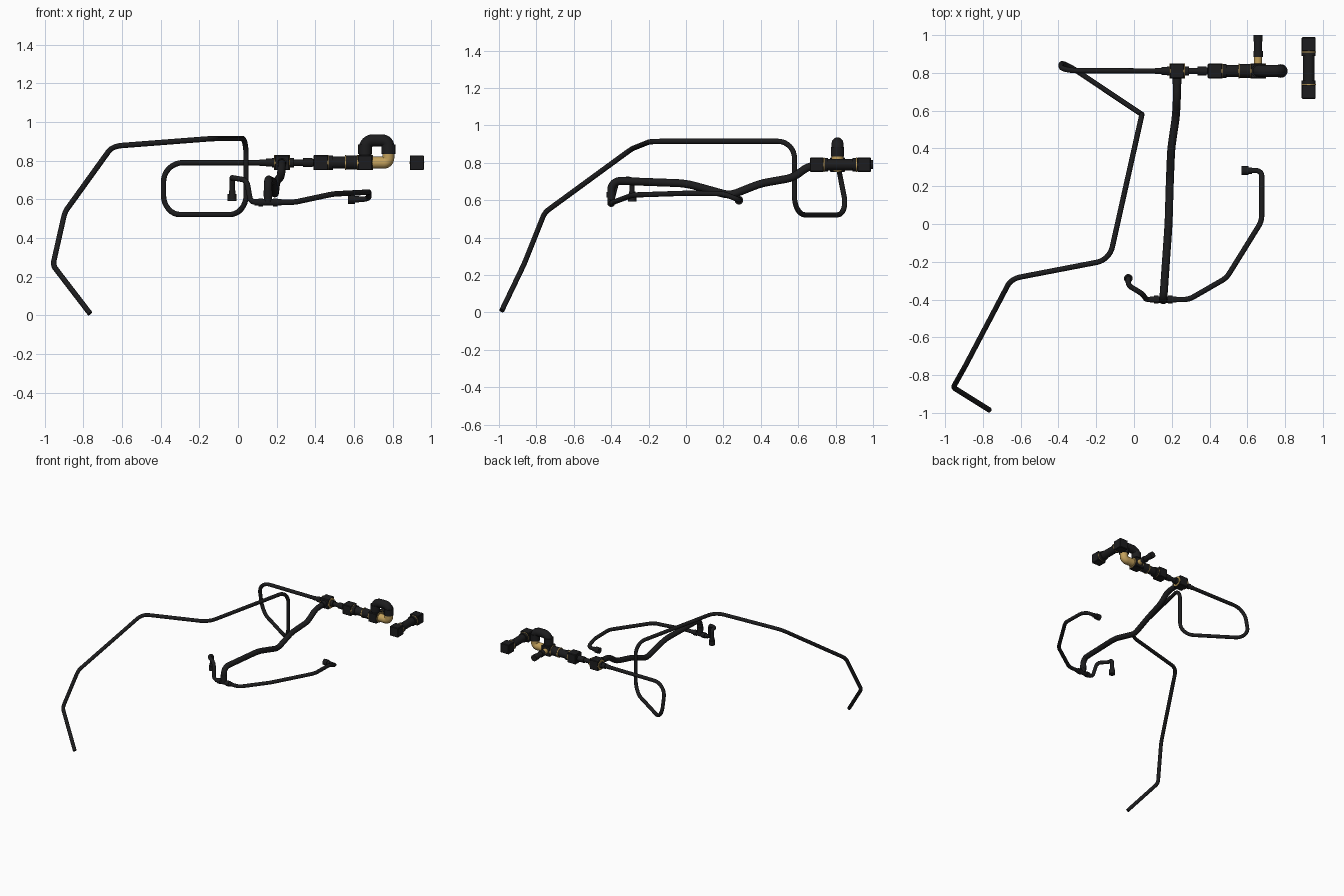
import bpy, bmesh, math
from mathutils import Vector, Matrix

if "Cube" in bpy.data.objects:
    bpy.data.objects.remove(bpy.data.objects["Cube"])

def material(name, color):
    m = bpy.data.materials.new(name)
    m.diffuse_color = (*color, 1)
    m.use_nodes = True
    m.node_tree.nodes["Principled BSDF"].inputs["Base Color"].default_value = m.diffuse_color
    return m

BLACK = material("black_rubber", (0.012, 0.012, 0.013))
BRASS = material("brass", (0.55, 0.36, 0.11))

def fillet(pts, radii):
    """Replace each inner corner of a path by a short arc-like curve."""
    pts = [Vector(p) for p in pts]
    out = [pts[0]]
    for i in range(1, len(pts) - 1):
        p, r = pts[i], radii[i - 1]
        a, b = pts[i - 1] - p, pts[i + 1] - p
        r = min(r, a.length * 0.48, b.length * 0.48)
        s, e = p + a.normalized() * r, p + b.normalized() * r
        w = math.cos((math.pi - a.angle(b)) / 2)
        for k in range(9):
            t = k / 8
            c = [(1 - t) ** 2, 2 * w * t * (1 - t), t * t]
            out.append((s * c[0] + p * c[1] + e * c[2]) / sum(c))
    return out + [pts[-1]]

def pipe(name, pts, radius, bend=0.05, mat=BLACK):
    radii = bend if isinstance(bend, list) else [bend] * (len(pts) - 2)
    path = fillet(pts, radii)
    cu = bpy.data.curves.new(name, 'CURVE')
    cu.dimensions = '3D'
    cu.bevel_depth = radius
    cu.bevel_resolution = 4
    cu.use_fill_caps = True
    sp = cu.splines.new('POLY')
    sp.points.add(len(path) - 1)
    for q, p in zip(sp.points, path):
        q.co = (*p, 1)
    cu.materials.append(mat)
    ob = bpy.data.objects.new(name, cu)
    bpy.context.collection.objects.link(ob)
    finish(ob, convert=True)
    return ob

def finish(ob, convert=False):
    bpy.ops.object.select_all(action='DESELECT')
    ob.select_set(True)
    bpy.context.view_layer.objects.active = ob
    if convert:
        bpy.ops.object.convert(target='MESH')
    bpy.ops.object.shade_smooth_by_angle(angle=math.radians(35))

def turned(name, origin, axis, profile, mat=BLACK, sides=24):
    """Solid of revolution; profile is (distance along axis, radius)."""
    bm = bmesh.new()
    rings = [[bm.verts.new((r * math.cos(2 * math.pi * k / sides),
                            r * math.sin(2 * math.pi * k / sides), d))
              for k in range(sides)] for d, r in profile]
    for a, b in zip(rings, rings[1:]):
        for k in range(sides):
            n = (k + 1) % sides
            bm.faces.new((a[k], a[n], b[n], b[k]))
    bm.faces.new(rings[0][::-1])
    bm.faces.new(rings[-1])
    rot = Vector(axis).to_track_quat('Z', 'Y').to_matrix().to_4x4()
    bm.transform(Matrix.Translation(origin) @ rot)
    bmesh.ops.recalc_face_normals(bm, faces=bm.faces)
    me = bpy.data.meshes.new(name)
    bm.to_mesh(me)
    bm.free()
    me.materials.append(mat)
    ob = bpy.data.objects.new(name, me)
    bpy.context.collection.objects.link(ob)
    finish(ob)

def block(name, center, size):
    bm = bmesh.new()
    bmesh.ops.create_cube(bm, size=1)
    bm.transform(Matrix.Translation(center) @ Matrix.Diagonal((*size, 1)))
    bmesh.ops.bevel(bm, geom=bm.edges[:], offset=0.004, segments=1, affect='EDGES')
    me = bpy.data.meshes.new(name)
    bm.to_mesh(me)
    bm.free()
    me.materials.append(BLACK)
    bpy.context.collection.objects.link(bpy.data.objects.new(name, me))

X, Y, Z = (1, 0, 0), (0, 1, 0), (0, 0, 1)
AY, AZ = 0.81, 0.79          # axis of the fitting row

# Long thin line
pipe("long_line", [(-0.765, -0.985, 0.01), (-0.957, -0.865, 0.26), (-0.895, -0.755, 0.535),
     (-0.65, -0.29, 0.875), (-0.13, -0.19, 0.915), (0.042, 0.58, 0.915),
     (0.042, 0.58, 0.52), (-0.385, 0.865, 0.52), (-0.385, 0.81, 0.79), (0.15, AY, AZ)],
     0.014, [0.025, 0.03, 0.05, 0.07, 0.08, 0.1, 0.1, 0.1, 0.0])
bpy.data.objects.remove(bpy.data.objects["long_line"])
pipe("long_line", [(-0.765, -0.985, 0.01), (-0.957, -0.865, 0.26), (-0.895, -0.755, 0.535),
     (-0.65, -0.29, 0.875), (-0.13, -0.19, 0.915), (0.042, 0.58, 0.915),
     (0.042, 0.58, 0.522), (-0.385, 0.865, 0.522), (-0.385, 0.812, 0.79), (0.15, AY, AZ)],
     0.014, [0.025, 0.03, 0.05, 0.07, 0.09, 0.1, 0.1, 0.1])

# Thick centre hose
pipe("main_hose", [(0.227, 0.79, AZ), (0.227, 0.66, 0.785), (0.222, 0.57, 0.72), (0.197, 0.40, 0.69),
     (0.19, 0.235, 0.625), (0.183, 0.0, 0.69), (0.155, -0.40, 0.705), (0.155, -0.40, 0.585)],
     0.021, [0.04, 0.04, 0.04, 0.04, 0.05, 0.05])
turned("main_hose_collar", (0.155, -0.40, 0.585), Z, [(0, 0.02), (0.03, 0.02), (0.03, 0.024), (0.06, 0.024)])

# Lower tee and its two branches
turned("lower_tee", (0.085, -0.40, 0.585), X,
       [(0, 0.016), (0.02, 0.016), (0.02, 0.021), (0.045, 0.021), (0.045, 0.017), (0.095, 0.017),
        (0.095, 0.021), (0.12, 0.021), (0.12, 0.016), (0.14, 0.016)])
pipe("right_hose", [(0.2, -0.40, 0.585), (0.29, -0.40, 0.585), (0.49, -0.285, 0.628),
     (0.676, 0.015, 0.638), (0.676, 0.20, 0.635), (0.676, 0.283, 0.602), (0.60, 0.283, 0.600)], 0.014, 0.03)
turned("right_hose_end", (0.57, 0.283, 0.600), X, [(0, 0.023), (0.035, 0.023), (0.035, 0.017), (0.055, 0.017)])
pipe("left_hose", [(0.11, -0.40, 0.585), (0.065, -0.40, 0.588), (0.045, -0.37, 0.70),
     (-0.03, -0.325, 0.712), (-0.03, -0.288, 0.712), (-0.03, -0.288, 0.61)], 0.014, 0.03)
turned("left_hose_end", (-0.03, -0.288, 0.592), Z, [(0, 0.023), (0.035, 0.023), (0.035, 0.017), (0.055, 0.017)])

# Row of fittings: blocks, nuts, barrel
for name, x in (("tee_block", 0.228), ("valve_block", 0.428), ("elbow_block", 0.657)):
    block(name, (x, AY, AZ), (0.076, 0.078, 0.078))
turned("left_nut", (0.11, AY, AZ), X, [(0, 0.016), (0.035, 0.016), (0.035, 0.021), (0.065, 0.021), (0.065, 0.025), (0.085, 0.025)])
turned("link", (0.265, AY, AZ), X, [(0, 0.025), (0.025, 0.025), (0.025, 0.017), (0.07, 0.017),
       (0.07, 0.023), (0.12, 0.023), (0.12, 0.019), (0.13, 0.019)])
turned("barrel", (0.466, AY, AZ), X, [(0, 0.038), (0.025, 0.038), (0.025, 0.031), (0.09, 0.031),
       (0.09, 0.036), (0.155, 0.036)])
turned("front_nut", (0.228, AY - 0.07, AZ), Y, [(0, 0.024), (0.04, 0.024)])
for i, x in enumerate((0.19, 0.266, 0.466, 0.556, 0.619, 0.695)):
    turned(f"brass_ring_{i}", (x - 0.003, AY, AZ), X, [(0, 0.0385), (0.006, 0.0385)], BRASS)

# Brass elbow and the dark return bend above it
pipe("brass_elbow", [(0.69, AY, AZ), (0.777, AY, AZ), (0.777, AY, 0.84)], 0.031, 0.035, BRASS)
pipe("return_bend", [(0.657, AY, 0.82), (0.657, AY, 0.905), (0.777, AY, 0.905), (0.777, AY, 0.835)], 0.032, 0.045)
for i, x in enumerate((0.657, 0.777)):
    turned(f"bend_collar_{i}", (x, AY, 0.835), Z, [(0, 0.036), (0.05, 0.036)])

# Rear spigot
turned("spigot_brass", (0.657, AY + 0.03, AZ), Y, [(0, 0.021), (0.05, 0.021)], BRASS)
turned("spigot", (0.657, AY + 0.075, AZ), Y, [(0, 0.025), (0.03, 0.025), (0.03, 0.021), (0.08, 0.021),
       (0.08, 0.024), (0.115, 0.024)])

# Separate cylinder at the right
turned("side_barrel", (0.925, 0.73, AZ), Y, [(0, 0.037), (0.03, 0.037), (0.03, 0.030), (0.16, 0.030),
       (0.16, 0.037), (0.19, 0.037)])
for i, y in enumerate((0.699, 0.952)):
    block(f"side_block_{i}", (0.925, y, AZ), (0.074, 0.074, 0.076))
for i, y in enumerate((0.735, 0.909)):
    turned(f"side_ring_{i}", (0.925, y, AZ), Y, [(0, 0.038), (0.005, 0.038)], BRASS)
